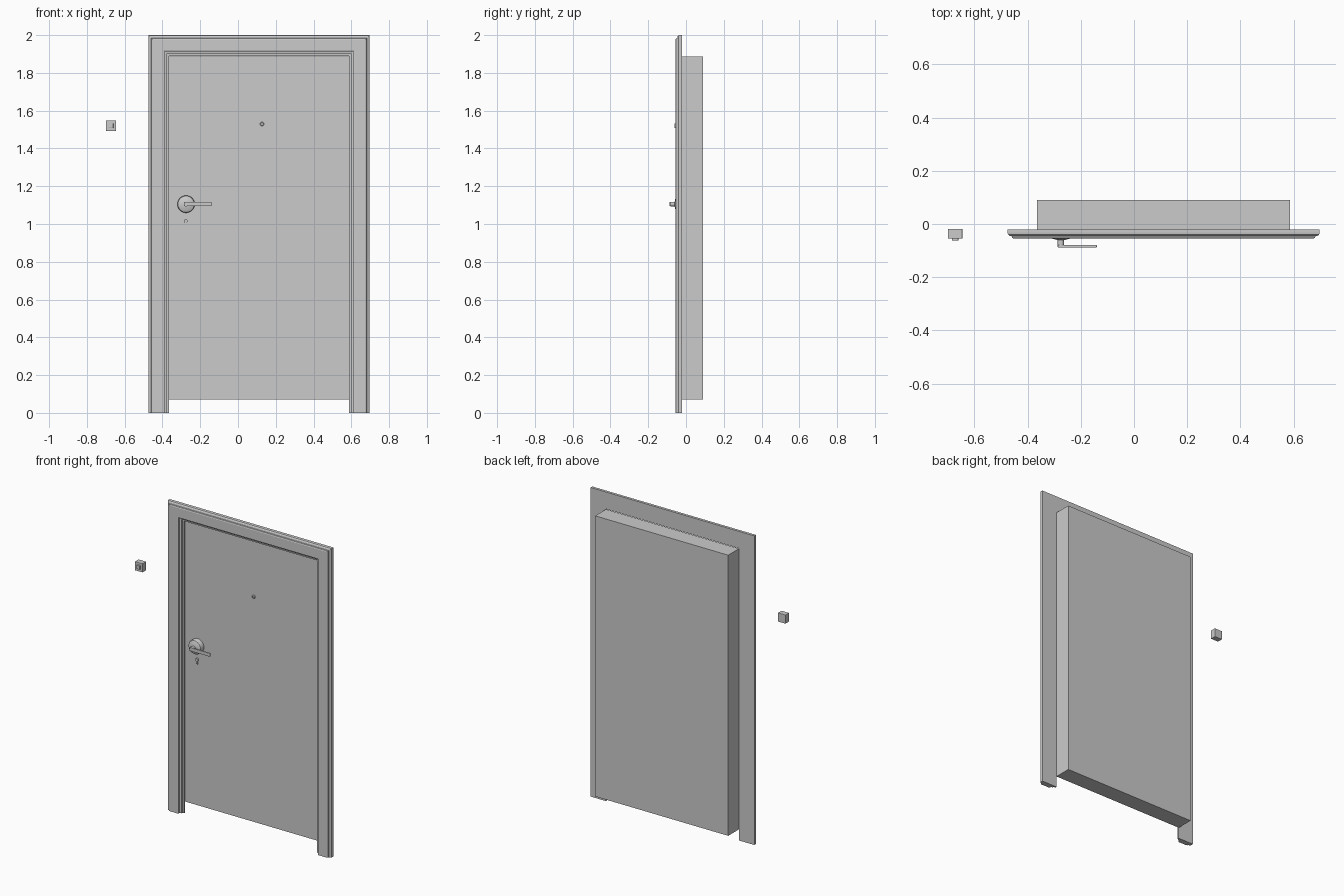
import bpy, bmesh, math
from mathutils import Matrix, Vector

if "Cube" in bpy.data.objects:
    bpy.data.objects.remove(bpy.data.objects["Cube"])


def finish(bm, name, smooth=False, bevel=0):
    bmesh.ops.recalc_face_normals(bm, faces=bm.faces)
    me = bpy.data.meshes.new(name)
    bm.to_mesh(me)
    bm.free()
    ob = bpy.data.objects.new(name, me)
    bpy.context.collection.objects.link(ob)
    if bevel:
        m = ob.modifiers.new("bevel", 'BEVEL')
        m.width, m.segments = bevel, 2
    if smooth:
        bpy.ops.object.select_all(action='DESELECT')
        bpy.context.view_layer.objects.active = ob
        ob.select_set(True)
        bpy.ops.object.shade_smooth_by_angle(angle=math.radians(35))
    return ob


def box(name, lo, hi, bevel=0):
    bm = bmesh.new()
    lo, hi = Vector(lo), Vector(hi)
    bmesh.ops.create_cube(bm, size=1, matrix=Matrix.Translation((lo + hi) / 2)
                          @ Matrix.Diagonal((*(hi - lo), 1)))
    return finish(bm, name, bevel=bevel)


def turned(name, x, z, profile, n=32):
    """Lathe (radius, y) profile around a y axis, closed at both ends."""
    bm = bmesh.new()
    rings = [[bm.verts.new((x + r * math.cos(2 * math.pi * i / n), y,
                            z + r * math.sin(2 * math.pi * i / n)))
              for i in range(n)] for r, y in profile]
    for a, b in zip(rings, rings[1:]):
        for i in range(n):
            j = (i + 1) % n
            bm.faces.new((a[i], a[j], b[j], b[i]))
    bm.faces.new(rings[0])
    bm.faces.new(rings[-1])
    return finish(bm, name, smooth=True)


# Door frame: stepped moulding swept round the opening with mitred corners
X0, X1, TOP = -0.365, 0.587, 1.89
profile = [(0, -0.02), (0, -0.030), (0.012, -0.031), (0.012, -0.040),
           (0.024, -0.042), (0.024, -0.053), (0.030, -0.055), (0.088, -0.055),
           (0.093, -0.052), (0.095, -0.046), (0.104, -0.044), (0.109, -0.039),
           (0.110, -0.032), (0.110, -0.02)]
bm = bmesh.new()
stations = [[bm.verts.new(p) for p in row] for row in (
    [(X0 - d, y, 0) for d, y in profile],
    [(X0 - d, y, TOP + d) for d, y in profile],
    [(X1 + d, y, TOP + d) for d, y in profile],
    [(X1 + d, y, 0) for d, y in profile])]
for a, b in zip(stations, stations[1:]):
    for i in range(len(profile)):
        j = (i + 1) % len(profile)
        bm.faces.new((a[i], a[j], b[j], b[i]))
bm.faces.new(stations[0])
bm.faces.new(stations[-1])
finish(bm, "door_frame")

# Door leaf
box("door_leaf", (X0, -0.02, 0.072), (X1, 0.09, 1.888))

# Lever handle on a domed rose
HX, HZ = -0.275, 1.105
turned("handle_rose", HX, HZ, [(0.046, -0.018), (0.046, -0.046), (0.043, -0.051),
                               (0.034, -0.055), (0.022, -0.058), (0.013, -0.060)])
turned("handle_neck", HX, HZ, [(0.012, -0.055), (0.012, -0.082)], 20)
box("handle_lever", (-0.287, -0.088, HZ - 0.011), (-0.140, -0.079, HZ + 0.011), 0.002)

# Keyhole plate: round head with a tapered skirt
turned("keyhole_head", -0.277, 1.015, [(0.010, -0.018), (0.010, -0.028)], 20)
box("keyhole_skirt", (-0.283, -0.027, 0.987), (-0.271, -0.018, 1.012))

# Peephole
turned("peephole", 0.127, 1.529, [(0.011, -0.018), (0.011, -0.024), (0.008, -0.027),
                                  (0.007, -0.025)], 20)

# Doorbell on the wall beside the frame
box("doorbell_case", (-0.700, -0.055, 1.492), (-0.645, -0.018, 1.549), 0.002)
box("doorbell_button", (-0.685, -0.062, 1.508), (-0.660, -0.050, 1.533), 0.002)
